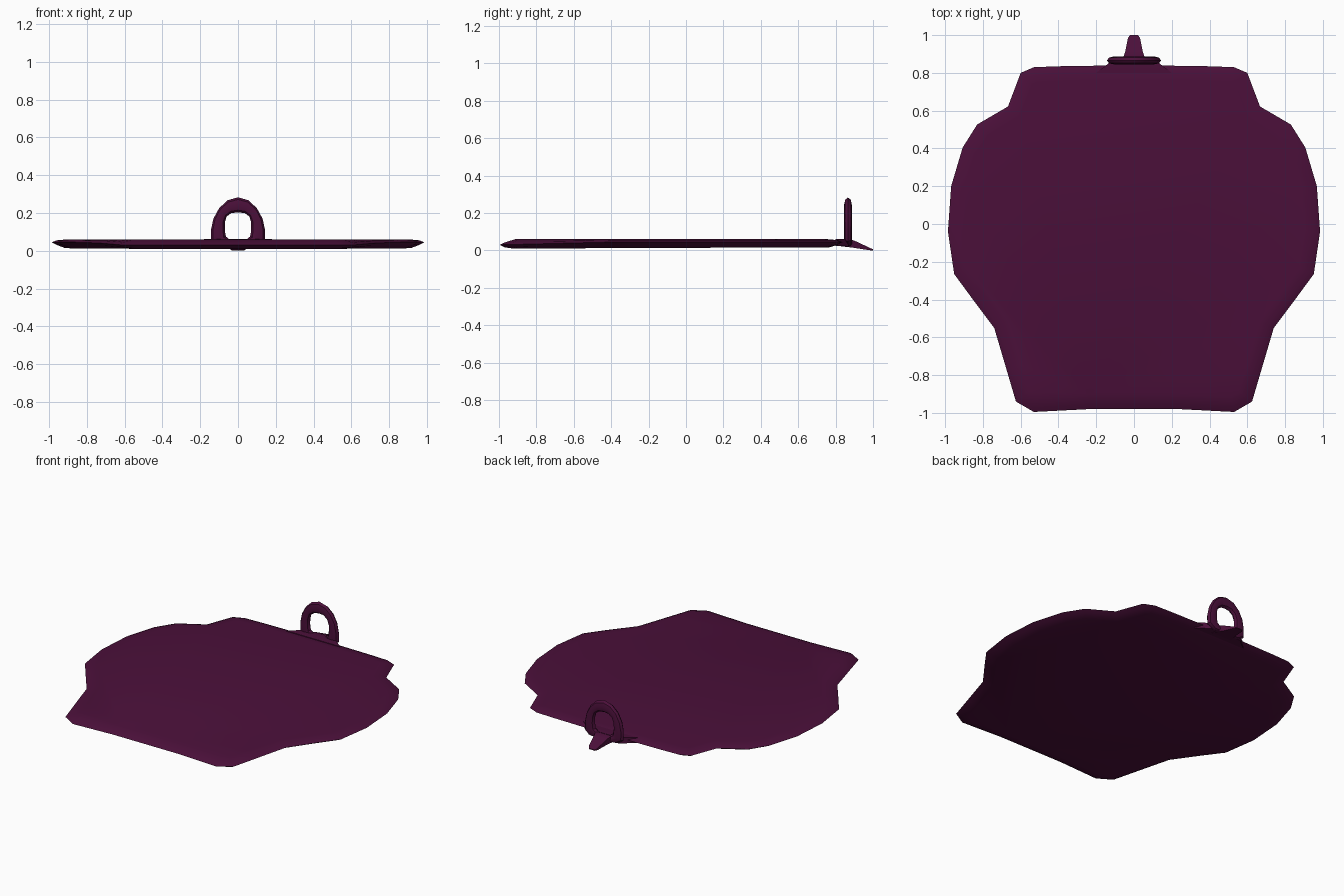
import bpy, bmesh, math
from mathutils import Vector

if "Cube" in bpy.data.objects:
    bpy.data.objects.remove(bpy.data.objects["Cube"])

mat = bpy.data.materials.new("dark_plum")
mat.diffuse_color = (0.07, 0.005, 0.042, 1)
mat.use_nodes = True
mat.node_tree.nodes["Principled BSDF"].inputs["Base Color"].default_value = mat.diffuse_color


def loft(name, rings, closed=False):
    """Skin equal-length rings of points; cap the ends unless the loft is closed."""
    bm = bmesh.new()
    vs = [[bm.verts.new(p) for p in r] for r in rings]
    n = len(vs[0])
    pairs = list(zip(vs, vs[1:] + vs[:1])) if closed else list(zip(vs, vs[1:]))
    for a, b in pairs:
        for i in range(n):
            j = (i + 1) % n
            bm.faces.new((a[i], a[j], b[j], b[i]))
    if not closed:
        bm.faces.new(vs[0])
        bm.faces.new(vs[-1])
    bmesh.ops.recalc_face_normals(bm, faces=bm.faces)
    me = bpy.data.meshes.new(name)
    bm.to_mesh(me)
    bm.free()
    me.materials.append(mat)
    ob = bpy.data.objects.new(name, me)
    bpy.context.collection.objects.link(ob)
    bpy.ops.object.select_all(action='DESELECT')
    ob.select_set(True)
    bpy.context.view_layer.objects.active = ob
    bpy.ops.object.shade_smooth_by_angle(angle=math.radians(35))
    return ob


def inset(pts, d):
    """Move a counter-clockwise outline inward by d."""
    out = []
    for i, p in enumerate(pts):
        a = (p - pts[i - 1]).normalized()
        b = (pts[(i + 1) % len(pts)] - p).normalized()
        na, nb = Vector((-a.y, a.x)), Vector((-b.y, b.x))
        out.append(p + (na + nb) * d / (1 + na.dot(nb)))
    return out


# Plate: mirrored outline, thin rim, gently bevelled above and below
half = [(0.24, -0.98), (0.53, -0.995), (0.625, -0.94), (0.675, -0.77),
        (0.74, -0.55), (0.86, -0.39), (0.952, -0.265), (0.985, -0.04),
        (0.968, 0.20), (0.907, 0.405), (0.83, 0.527), (0.667, 0.622),
        (0.60, 0.80), (0.53, 0.83), (0.40, 0.835), (0.20, 0.838)]
outline = [Vector(p) for p in half + [(-x, y) for x, y in reversed(half)]]


def rim_z(y):
    return 0.03 + 0.015 * min(1, (y + 1) / 0.6)


def ring(d, z):
    return [(p.x, p.y, z(p.y)) for p in inset(outline, d)]


loft("plate", [ring(0.07, lambda y: 0.014 + 0.004 * y),
               ring(0.025, lambda y: rim_z(y) - 0.014),
               ring(0, rim_z),
               ring(0.025, lambda y: min(rim_z(y) + 0.012, 0.055)),
               ring(0.08, lambda y: 0.06)])

# Hanging loop: oval section swept between outer and inner arch profiles
outer = [(0, 0.02), (0.10, 0.022), (0.143, 0.05), (0.143, 0.11), (0.13, 0.17),
         (0.10, 0.225), (0.055, 0.267), (0, 0.283)]
inner = [(0, 0.05), (0.035, 0.052), (0.064, 0.075), (0.07, 0.11), (0.07, 0.15),
         (0.06, 0.182), (0.035, 0.199), (0, 0.203)]


def full(prof):
    return prof + [(-x, z) for x, z in prof[-2:0:-1]]


sections = []
for (ox, oz), (ix, iz) in zip(full(outer), full(inner)):
    sec = []
    for k in range(8):
        t = 2 * math.pi * k / 8
        c, s = math.cos(t), math.sin(t)
        f = (1 + c) / 2
        sec.append((ix + (ox - ix) * f, 0.866 + 0.021 * s, iz + (oz - iz) * f))
    sections.append(sec)
loft("hanging_loop", sections, closed=True)

# Tongue and loop foot: tapering rectangles running back from the plate
# (y, half width, bottom z, top z)
def rect(y, w, lo, hi):
    return [(-w, y, lo), (w, y, lo), (w, y, hi), (-w, y, hi)]


loft("rear_tongue", [rect(*s) for s in (
    (0.83, 0.075, 0.022, 0.058), (0.885, 0.056, 0.016, 0.058),
    (0.91, 0.047, 0.012, 0.048), (0.985, 0.032, 0.001, 0.013),
    (1.0, 0.022, 0.0, 0.006))])
loft("loop_foot", [rect(*s) for s in (
    (0.80, 0.20, 0.025, 0.06), (0.838, 0.15, 0.023, 0.062),
    (0.868, 0.115, 0.022, 0.06))])
